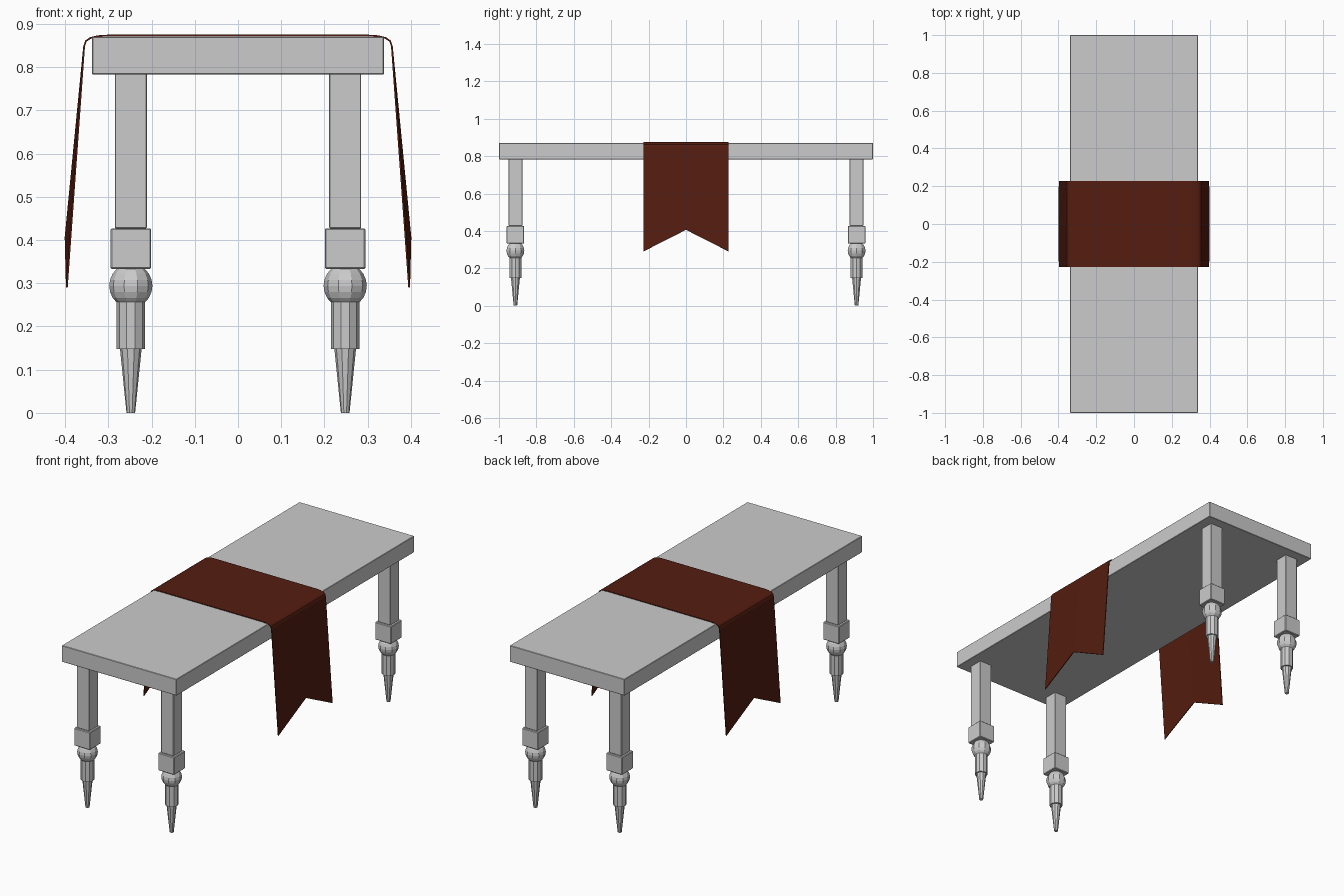
import bpy, bmesh, math

if "Cube" in bpy.data.objects:
    bpy.data.objects.remove(bpy.data.objects["Cube"])


def finish(name, bm, bevel=0):
    bmesh.ops.recalc_face_normals(bm, faces=bm.faces)
    mesh = bpy.data.meshes.new(name)
    bm.to_mesh(mesh)
    bm.free()
    ob = bpy.data.objects.new(name, mesh)
    bpy.context.collection.objects.link(ob)
    if bevel:
        mod = ob.modifiers.new("edge", 'BEVEL')
        mod.width = bevel
        mod.segments = 1
    return ob


def box(name, x, y, z0, z1, sx, sy, bevel):
    bm = bmesh.new()
    bmesh.ops.create_cube(bm, size=1)
    for v in bm.verts:
        v.co = (x + v.co.x * sx, y + v.co.y * sy, (z0 + z1) / 2 + v.co.z * (z1 - z0))
    return finish(name, bm, bevel)


def lathe(name, x, y, profile, sides=10):
    bm = bmesh.new()
    rings = [[bm.verts.new((x + r * math.cos(math.tau * i / sides),
                            y + r * math.sin(math.tau * i / sides), z))
              for i in range(sides)] for r, z in profile]
    for a, b in zip(rings, rings[1:]):
        for i in range(sides):
            j = (i + 1) % sides
            bm.faces.new((a[i], a[j], b[j], b[i]))
    bm.faces.new(rings[0])
    bm.faces.new(rings[-1])
    return finish(name, bm)


# Table top
box("table_top", 0, 0, 0.783, 0.87, 0.676, 2.0, 0.002)

# Turned legs: foot, collar, ball, block and square post
turning = [(0.010, 0), (0.025, 0.148), (0.033, 0.148), (0.033, 0.256),
           (0.042, 0.266), (0.048, 0.280), (0.050, 0.294),
           (0.048, 0.308), (0.042, 0.322), (0.032, 0.334)]
for sx, side in ((-1, "left"), (1, "right")):
    for sy, end in ((-1, "front"), (1, "back")):
        x, y, tag = sx * 0.248, sy * 0.912, f"{end}_{side}"
        lathe(f"leg_turning_{tag}", x, y, turning)
        box(f"leg_block_{tag}", x, y, 0.333, 0.427, 0.094, 0.094, 0.003)
        box(f"leg_post_{tag}", x, y, 0.427, 0.785, 0.074, 0.074, 0.002)

# Cloth runner draped over the top, with a notched end on each side
half = [(0.30, 0.873), (0.325, 0.8715), (0.342, 0.867), (0.352, 0.860), (0.356, 0.848)]
edge = half + [(0.396, 0.290)]
middle = half + [(0.399, 0.406)]
bm = bmesh.new()
rows = []
for y, prof in ((-0.228, edge), (0, middle), (0.228, edge)):
    full = [(-x, z) for x, z in reversed(prof)] + prof
    rows.append([bm.verts.new((x, y, z)) for x, z in full])
for a, b in zip(rows, rows[1:]):
    for i in range(len(a) - 1):
        bm.faces.new((a[i], a[i + 1], b[i + 1], b[i]))
runner = finish("cloth_runner", bm)
solid = runner.modifiers.new("thickness", 'SOLIDIFY')
solid.thickness = 0.004
solid.offset = 0
red = bpy.data.materials.new("dark_red_cloth")
red.diffuse_color = (0.09, 0.012, 0.005, 1)
red.use_nodes = True
red.node_tree.nodes["Principled BSDF"].inputs["Base Color"].default_value = red.diffuse_color
runner.data.materials.append(red)
